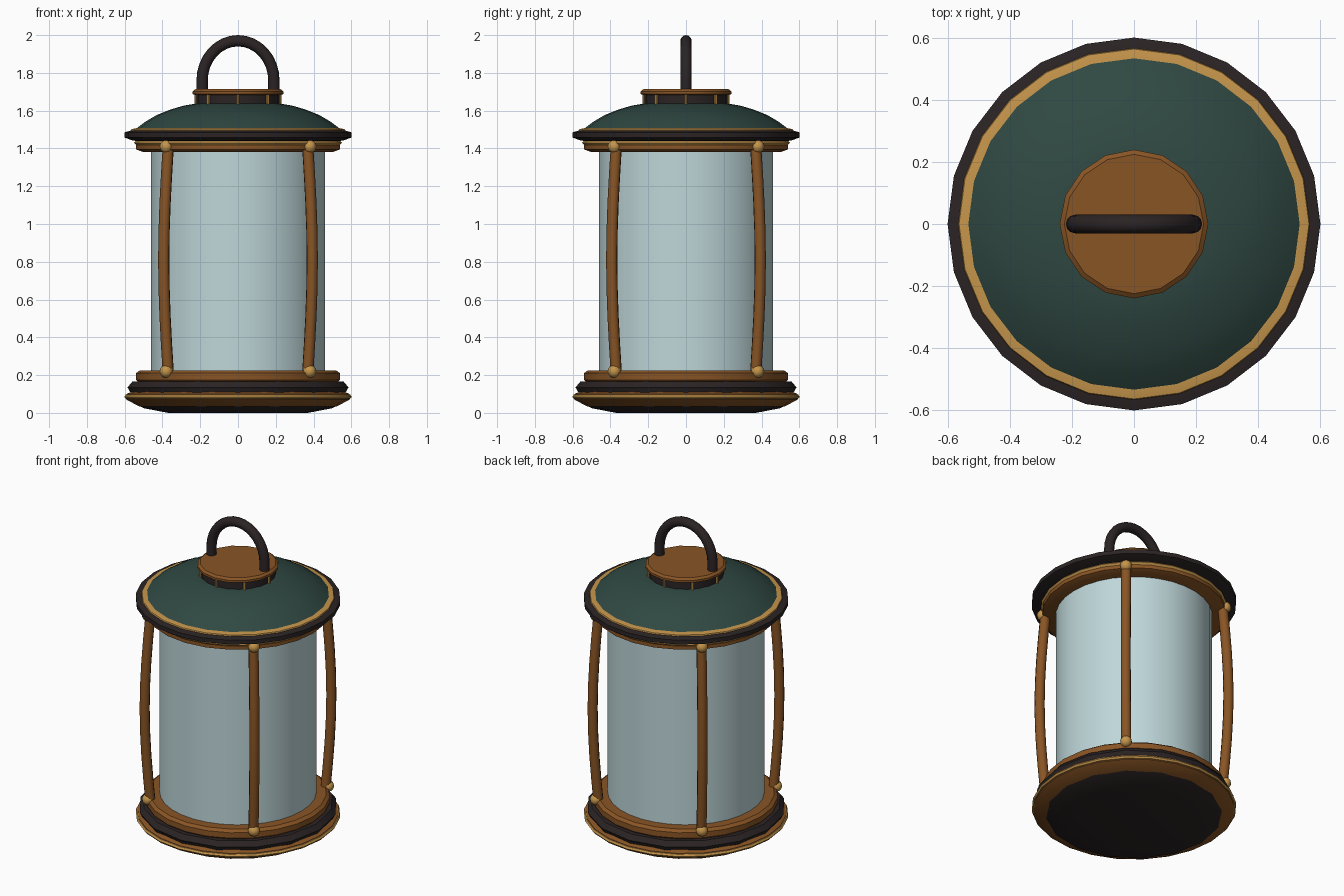
import bpy, bmesh, math
from mathutils import Vector

if "Cube" in bpy.data.objects:
    bpy.data.objects.remove(bpy.data.objects["Cube"])


def material(name, rgb):
    m = bpy.data.materials.new(name)
    m.diffuse_color = (*rgb, 1)
    m.use_nodes = True
    m.node_tree.nodes["Principled BSDF"].inputs["Base Color"].default_value = m.diffuse_color
    return m


DARK = material("dark iron", (0.024, 0.017, 0.018))
BROWN = material("bronze", (0.25, 0.09, 0.018))
GOLD = material("pale brass", (0.56, 0.30, 0.07))
GREEN = material("green enamel", (0.029, 0.065, 0.054))
GLASS = material("pale glass", (0.52, 0.68, 0.70))


def finish(name, bm, mat, angle=35):
    bmesh.ops.recalc_face_normals(bm, faces=bm.faces[:])
    me = bpy.data.meshes.new(name)
    bm.to_mesh(me)
    bm.free()
    me.materials.append(mat)
    ob = bpy.data.objects.new(name, me)
    bpy.context.collection.objects.link(ob)
    bpy.ops.object.select_all(action='DESELECT')
    ob.select_set(True)
    bpy.context.view_layer.objects.active = ob
    bpy.ops.object.shade_smooth_by_angle(angle=math.radians(angle))
    return ob


def lathe(name, profile, mat, sides=24, closed=False):
    """Spin (radius, z) points; closed makes a ring, otherwise ends are capped."""
    bm = bmesh.new()
    rings = [[bm.verts.new((r * math.cos(math.tau * i / sides),
                            r * math.sin(math.tau * i / sides), z))
              for i in range(sides)] for r, z in profile]
    pairs = list(zip(rings, rings[1:]))
    if closed:
        pairs.append((rings[-1], rings[0]))
    else:
        bm.faces.new(rings[0])
        bm.faces.new(rings[-1])
    for a, b in pairs:
        for i in range(sides):
            j = (i + 1) % sides
            bm.faces.new((a[i], a[j], b[j], b[i]))
    return finish(name, bm, mat)


def tube(name, path, radius, mat, sides=12):
    """Sweep a circle along a planar path."""
    pts = [Vector(p) for p in path]
    normal = (pts[1] - pts[0]).cross(pts[len(pts) // 2] - pts[0]).normalized()
    bm = bmesh.new()
    rings = []
    for k, p in enumerate(pts):
        t = (pts[min(k + 1, len(pts) - 1)] - pts[max(k - 1, 0)]).normalized()
        u = t.cross(normal)
        rings.append([bm.verts.new(p + radius * (math.cos(a) * u + math.sin(a) * normal))
                      for a in (math.tau * i / sides for i in range(sides))])
    for a, b in zip(rings, rings[1:]):
        for i in range(sides):
            j = (i + 1) % sides
            bm.faces.new((a[i], a[j], b[j], b[i]))
    bm.faces.new(rings[0])
    bm.faces.new(rings[-1])
    return finish(name, bm, mat, 50)


# Stepped base
lathe("base_foot", [(0.37, 0.0), (0.50, 0.025), (0.565, 0.06), (0.565, 0.10),
                    (0.585, 0.135), (0.56, 0.165)], DARK, 16)
lathe("base_bronze_ring", [(0.46, 0.03), (0.525, 0.035), (0.59, 0.07), (0.59, 0.10),
                           (0.55, 0.118), (0.46, 0.118)], BROWN, 24, True)
lathe("base_brass_band", [(0.57, 0.072), (0.595, 0.075), (0.602, 0.085),
                          (0.595, 0.096), (0.57, 0.098)], GOLD, 24, True)
lathe("lower_glass_seat", [(0.52, 0.155), (0.54, 0.175), (0.54, 0.21),
                           (0.52, 0.225)], BROWN, 24)

# Glass cylinder
lathe("glass", [(0.46, 0.2), (0.46, 1.42)], GLASS, 32)

# Upper seat, eave and roof
lathe("upper_glass_seat", [(0.50, 1.38), (0.54, 1.395), (0.54, 1.42), (0.50, 1.45)], BROWN, 24)
lathe("upper_brass_band", [(0.51, 1.418), (0.54, 1.418), (0.55, 1.43), (0.54, 1.44),
                           (0.51, 1.44)], GOLD, 24, True)
lathe("eave_rim", [(0.52, 1.437), (0.56, 1.443), (0.602, 1.458), (0.602, 1.485),
                   (0.56, 1.497), (0.52, 1.497)], DARK, 24)
lathe("eave_brass_ring", [(0.50, 1.488), (0.57, 1.488), (0.565, 1.502),
                          (0.535, 1.508), (0.50, 1.508)], GOLD, 24, True)
lathe("roof", [(0.538, 1.495), (0.535, 1.508), (0.49, 1.542), (0.43, 1.577), (0.36, 1.605),
               (0.29, 1.626), (0.22, 1.638)], GREEN, 24)

# Collar with small bars, and cap
lathe("collar", [(0.222, 1.62), (0.222, 1.69)], DARK, 20)
lathe("cap", [(0.225, 1.682), (0.24, 1.688), (0.24, 1.702), (0.225, 1.714)], BROWN, 16)
for i in range(8):
    a = math.tau * i / 8
    c, s = 0.222 * math.cos(a), 0.222 * math.sin(a)
    lathe(f"collar_bar_{i + 1}", [(0.009, 1.63), (0.009, 1.69)], GOLD, 8).location = (c, s, 0)

# Bowed posts with ball ends
for i in range(4):
    a = math.radians(45 + 90 * i)
    c, s = math.cos(a), math.sin(a)
    path = []
    for k in range(9):
        t = k / 8
        r = 0.522 + 0.034 * math.sin(math.pi * t)
        path.append((r * c, r * s, 0.21 + 1.20 * t))
    tube(f"post_{i + 1}", path, 0.03, BROWN, 10)
    for end, z in (("lower", 0.22), ("upper", 1.41)):
        bm = bmesh.new()
        bmesh.ops.create_uvsphere(bm, u_segments=12, v_segments=8, radius=0.035)
        bmesh.ops.translate(bm, verts=bm.verts[:], vec=(0.537 * c, 0.537 * s, z))
        finish(f"{end}_ball_{i + 1}", bm, GOLD, 50)

# Arched carrying handle
arch = [(0.19, 0, 1.70)]
for k in range(17):
    a = math.pi * k / 16
    arch.append((0.19 * math.cos(a), 0, 1.76 + 0.21 * math.sin(a)))
arch.append((-0.19, 0, 1.70))
tube("handle", arch, 0.03, DARK)
